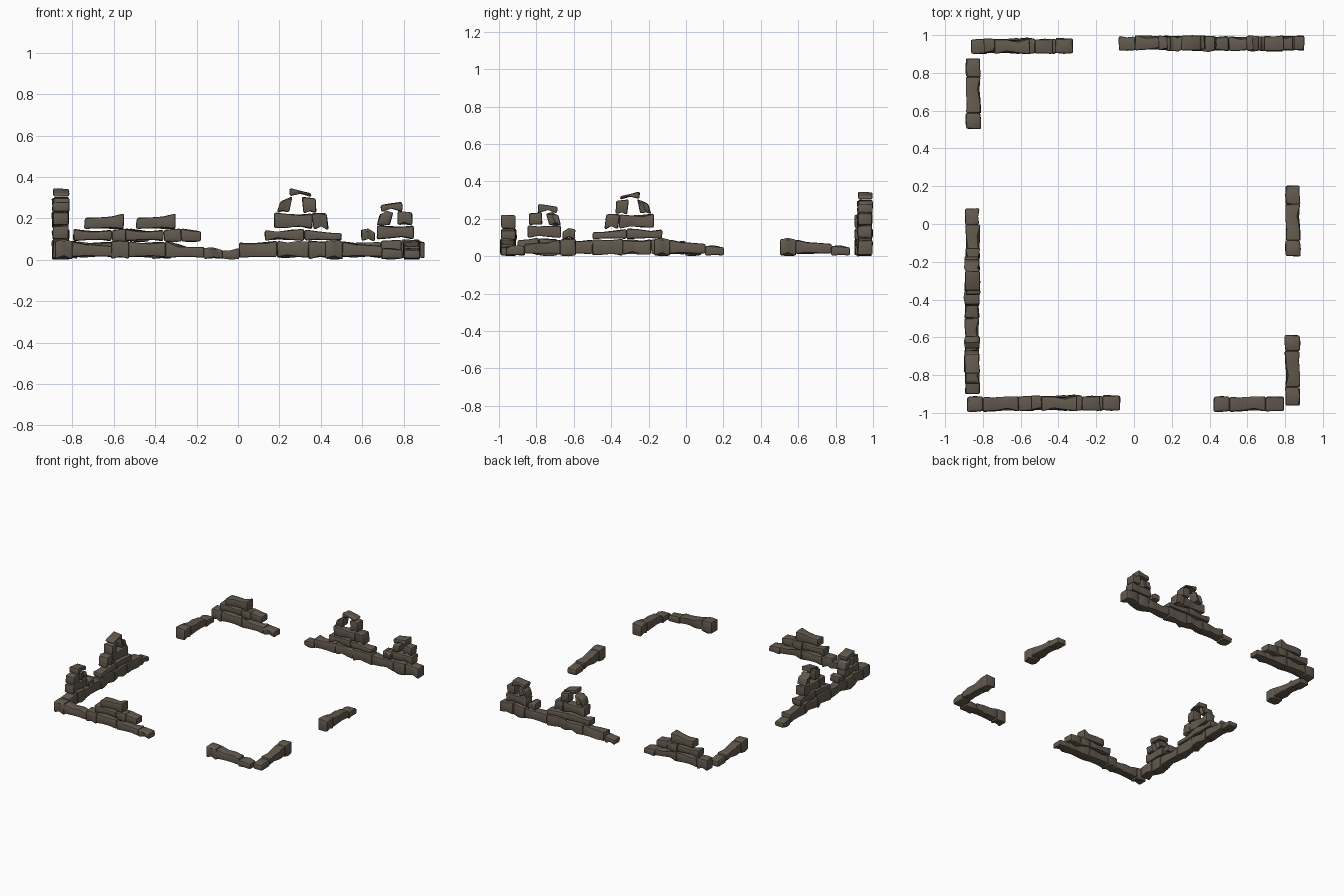
import bpy, bmesh, random
from math import radians
from mathutils import Matrix, Vector

if "Cube" in bpy.data.objects:
    bpy.data.objects.remove(bpy.data.objects["Cube"])

stone_mat = bpy.data.materials.new("brown_stone")
stone_mat.diffuse_color = (0.125, 0.102, 0.078, 1)
stone_mat.use_nodes = True
stone_mat.node_tree.nodes["Principled BSDF"].inputs["Base Color"].default_value = stone_mat.diffuse_color
WIDTH = 0.078

# Each stone: start, end, bottom, top at start, top at end, lean (top shift along wall)
SMALL = [
    (0, .085, .004, .092, .09, 0),
    (.085, .275, .012, .088, .068, 0),
    (.275, .375, .004, .058, .045, 0),
]
MEDIUM = [
    (0, .085, .006, .092, .09, 0),
    (.085, .26, .012, .088, .086, 0),
    (.26, .45, .01, .088, .06, 0),
    (.445, .54, .004, .06, .045, 0),
    (.068, .252, .09, .147, .143, 0),
    (.252, .338, .088, .143, .15, 0),
    (.338, .432, .086, .15, .137, 0),
    (.12, .31, .147, .2, .224, 0),
]
LARGE = [
    # base course
    (0, .085, .004, .045, .055, 0),
    (.085, .27, .01, .082, .092, 0),
    (.27, .42, .01, .09, .088, 0),
    (.42, .582, .004, .092, .09, 0),
    (.582, .77, .01, .088, .085, 0),
    (.77, .868, .004, .09, .098, 0),
    (.868, .98, .006, .098, .085, 0),
    # tall peak
    (.21, .4, .092, .142, .15, 0),
    (.4, .58, .092, .146, .13, 0),
    (.255, .44, .15, .226, .222, 0),
    (.44, .512, .146, .225, .222, -.01),
    (.275, .335, .228, .282, .305, .018),
    (.392, .458, .226, .304, .298, -.006),
    (.33, .435, .305, .345, .322, 0),
    # short peak
    (.675, .742, .09, .148, .135, 0),
    (.75, .93, .1, .165, .165, 0),
    (.758, .82, .166, .222, .23, .018),
    (.85, .92, .166, .235, .23, 0),
    (.77, .872, .232, .266, .28, 0),
]


def add_stone(bm, spec, rng):
    """Worn block: cube cut across its length, pinched at the waist, bevelled."""
    s0, s1, z0, za, zb, lean = spec
    part = bmesh.new()
    bmesh.ops.create_cube(part, size=1)
    cuts = 2 if s1 - s0 > .13 else 1
    along = [e for e in part.edges
             if abs(e.verts[0].co.x - e.verts[1].co.x) > .5]
    bmesh.ops.subdivide_edges(part, edges=along, cuts=cuts, use_grid_fill=True)
    pinch = .86 if cuts == 2 else .96
    shift = rng.uniform(-.003, .003)
    for v in part.verts:
        t, up = v.co.x + .5, v.co.z + .5
        middle = abs(v.co.x) < .4
        top = za + (zb - za) * t
        if middle and cuts == 2:
            top -= .005
        x = s0 + (s1 - s0) * t + lean * (up - .5)
        y = v.co.y * WIDTH * (pinch if middle else 1) + shift
        z = z0 + (top - z0) * up + (.005 if middle and up < .5 else 0)
        v.co = Vector((x + rng.uniform(-.003, .003),
                       y + rng.uniform(-.004, .004),
                       z + rng.uniform(-.003, .003)))
    sharp = [e for e in part.edges
             if len(e.link_faces) == 2 and e.calc_face_angle(0) > radians(40)]
    bmesh.ops.bevel(part, geom=sharp, offset=.009, segments=2,
                    profile=.5, affect='EDGES', clamp_overlap=True)
    tmp = bpy.data.meshes.new("tmp_stone")
    part.to_mesh(tmp)
    part.free()
    bm.from_mesh(tmp)
    bpy.data.meshes.remove(tmp)


def make_section(name, stones, seed):
    rng = random.Random(seed)
    bm = bmesh.new()
    for spec in stones:
        add_stone(bm, spec, rng)
    for v in bm.verts:
        v.co.z = max(v.co.z, 0)
    bmesh.ops.recalc_face_normals(bm, faces=bm.faces)
    me = bpy.data.meshes.new(name)
    bm.to_mesh(me)
    bm.free()
    me.materials.append(stone_mat)
    return me


small = make_section("small_wall", SMALL, 3)
medium = make_section("medium_wall", MEDIUM, 7)
large = make_section("large_wall", LARGE, 11)
corner = make_section("corner_stones", SMALL[:2], 3)

# Wall sections: name, mesh, starting point, heading in degrees
LAYOUT = [
    ("back_right_wall", large, (-.08, .956), 0),
    ("left_wall", large, (-.857, .082), -90),
    ("back_left_wall", medium, (-.862, .942), 0),
    ("front_left_wall", medium, (-.612, -.948), 0),
    ("front_left_corner", corner, (-.885, -.952), 0),
    ("front_right_wall", small, (.42, -.952), 0),
    ("right_front_wall", small, (.84, -.587), -90),
    ("right_middle_wall", small, (.84, -.172), 90),
    ("left_back_wall", small, (-.852, .502), 90),
]
for name, me, (x, y), heading in LAYOUT:
    ob = bpy.data.objects.new(name, me.copy())
    bpy.context.collection.objects.link(ob)
    ob.matrix_world = (Matrix.Translation((x, y, 0))
                       @ Matrix.Rotation(radians(heading), 4, 'Z'))
    bpy.ops.object.select_all(action='DESELECT')
    ob.select_set(True)
    bpy.context.view_layer.objects.active = ob
    bpy.ops.object.shade_smooth_by_angle(angle=radians(35))
